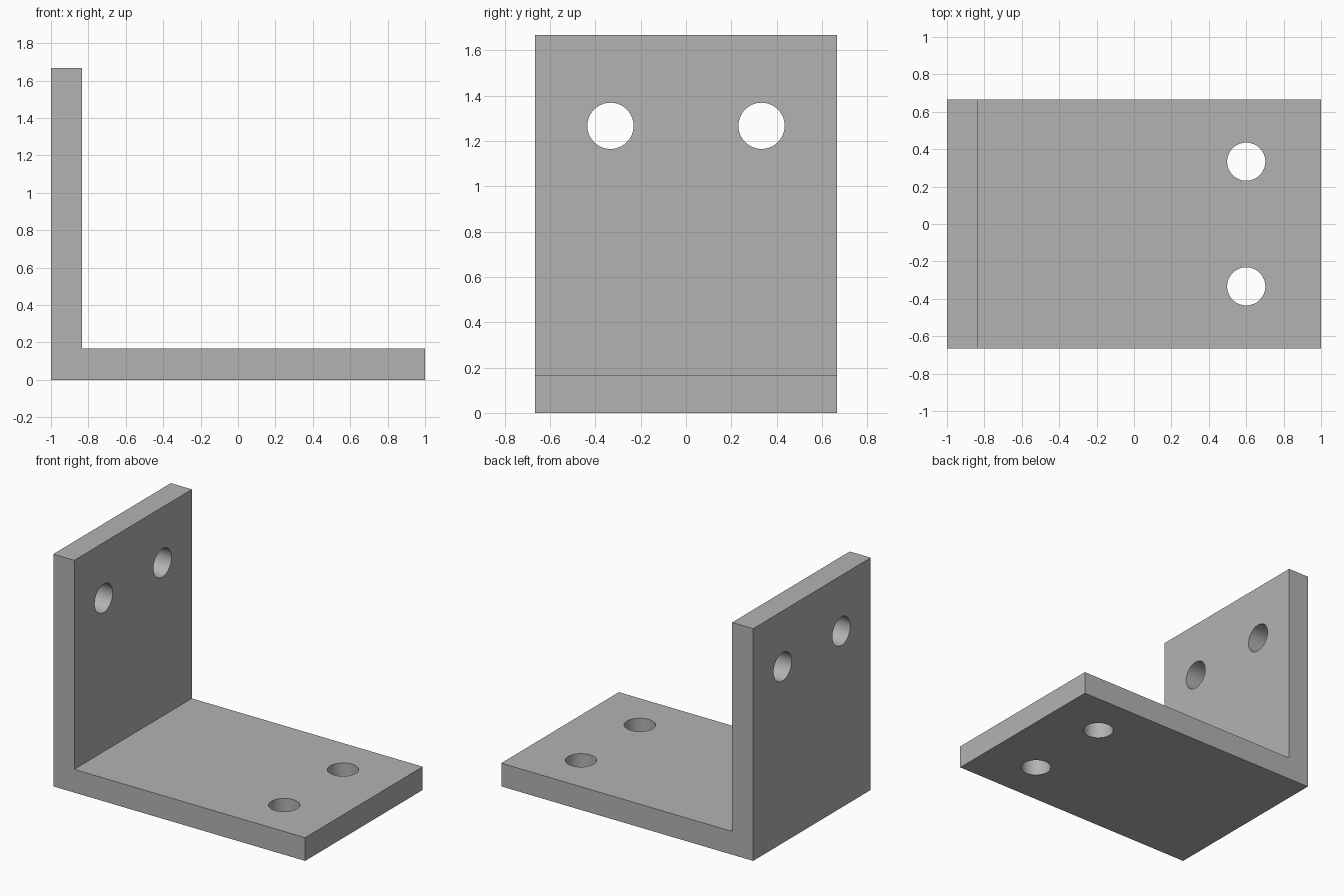
import bpy
import bmesh
from mathutils import Matrix, Vector

cube = bpy.data.objects.get("Cube")
if cube:
    bpy.data.objects.remove(cube, do_unlink=True)

LENGTH, WIDTH, HEIGHT, THICK = 2.0, 4 / 3, 5 / 3, 1 / 6
HOLE_RADIUS, HOLE_Y = 0.102, 1 / 3

# Plain grey metal
grey = bpy.data.materials.new("grey_metal")
grey.use_nodes = True
colour = (0.45, 0.45, 0.45, 1)
grey.diffuse_color = colour
grey.node_tree.nodes["Principled BSDF"].inputs["Base Color"].default_value = colour


def make_object(name, bm):
    bmesh.ops.recalc_face_normals(bm, faces=bm.faces)
    mesh = bpy.data.meshes.new(name)
    bm.to_mesh(mesh)
    bm.free()
    mesh.materials.append(grey)
    obj = bpy.data.objects.new(name, mesh)
    bpy.context.collection.objects.link(obj)
    return obj


# L-shaped profile extruded across the width
left, right = -LENGTH / 2, LENGTH / 2
profile = [(left, 0), (right, 0), (right, THICK),
           (left + THICK, THICK), (left + THICK, HEIGHT), (left, HEIGHT)]
bm = bmesh.new()
face = bm.faces.new([bm.verts.new((x, -WIDTH / 2, z)) for x, z in profile])
extruded = bmesh.ops.extrude_face_region(bm, geom=[face])["geom"]
bmesh.ops.translate(bm, vec=(0, WIDTH, 0),
                    verts=[v for v in extruded if isinstance(v, bmesh.types.BMVert)])
bracket = make_object("angle_bracket", bm)

# Drill cutters: a pair through the base and a pair through the upright
bm = bmesh.new()
drills = [(Vector((0.6, 0, THICK / 2)), Matrix()),
          (Vector((left + THICK / 2, 0, HEIGHT - 0.4)), Matrix.Rotation(1.570796, 4, "Y"))]
for centre, turn in drills:
    for side in (-1, 1):
        spot = centre + Vector((0, side * HOLE_Y, 0))
        bmesh.ops.create_cone(bm, cap_ends=True, segments=64, depth=THICK * 2,
                              radius1=HOLE_RADIUS, radius2=HOLE_RADIUS,
                              matrix=Matrix.Translation(spot) @ turn)
cutter = make_object("hole_cutter", bm)
cutter.hide_render = True

# Cut the holes, then bake the result and drop the cutter
cut = bracket.modifiers.new("bolt_holes", "BOOLEAN")
cut.operation = "DIFFERENCE"
cut.solver = "EXACT"
cut.object = cutter
bpy.ops.object.select_all(action="DESELECT")
bpy.context.view_layer.objects.active = bracket
bracket.select_set(True)
bpy.ops.object.modifier_apply(modifier=cut.name)
bpy.data.objects.remove(cutter, do_unlink=True)

# Smooth hole walls, sharp plate edges
bpy.ops.object.shade_smooth_by_angle(angle=0.5)
